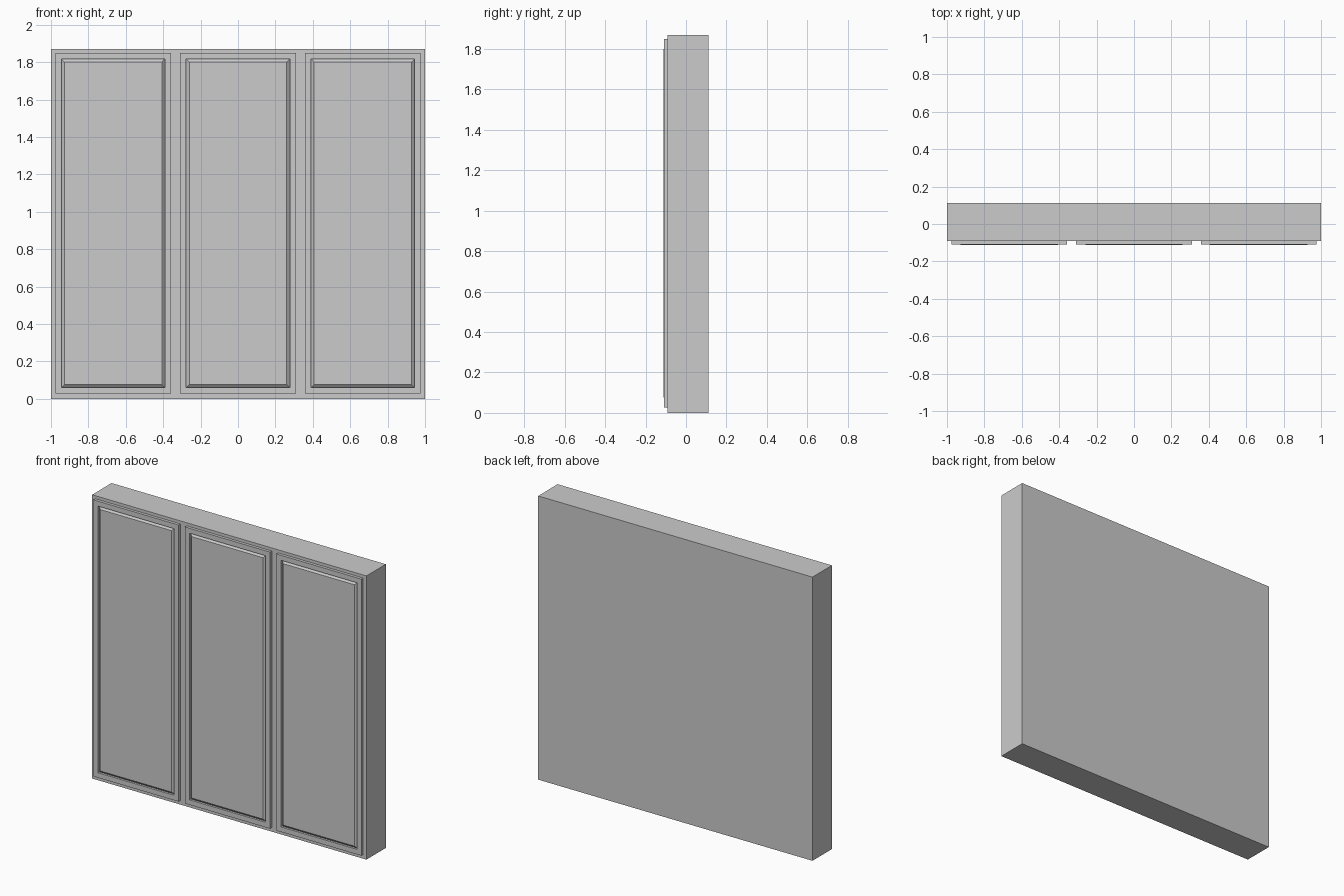
import bpy, bmesh
from mathutils import Vector

if "Cube" in bpy.data.objects:
    bpy.data.objects.remove(bpy.data.objects["Cube"])


def box(name, lo, hi):
    """Axis-aligned box between two corners, returned with its open bmesh."""
    bm = bmesh.new()
    bmesh.ops.create_cube(bm, size=1)
    lo, hi = Vector(lo), Vector(hi)
    for v in bm.verts:
        v.co = (lo + hi) / 2 + v.co * (hi - lo)
    bm.normal_update()
    return bm


def finish(bm, name):
    bmesh.ops.recalc_face_normals(bm, faces=bm.faces)
    mesh = bpy.data.meshes.new(name)
    bm.to_mesh(mesh)
    bm.free()
    obj = bpy.data.objects.new(name, mesh)
    bpy.context.collection.objects.link(obj)


HEIGHT = 1.87
CARCASS_FRONT = -0.091
DOOR_FRONT = -0.11
PANEL_FRONT = -0.111
RECESS = -0.096

# Cabinet body
finish(box("cabinet_body", (-1, CARCASS_FRONT, 0), (1, 0.111, HEIGHT)), "cabinet_body")

# Three doors, each with a recessed frame and a bevelled raised panel
for side, cx in (("left", -0.667), ("middle", 0), ("right", 0.667)):
    bm = box("door", (cx - 0.31, DOOR_FRONT, 0.027), (cx + 0.31, CARCASS_FRONT, 1.85))
    front = min(bm.faces, key=lambda f: f.calc_center_median().y)

    # (inset width, y position) steps: frame rail, recess wall, panel slope
    for width, y in ((0.033, DOOR_FRONT), (0.0, RECESS), (0.017, PANEL_FRONT)):
        if width:
            bmesh.ops.inset_region(bm, faces=[front], thickness=width, use_even_offset=True)
        else:
            new = bmesh.ops.extrude_discrete_faces(bm, faces=[front])
            front = new["faces"][0]
        for v in front.verts:
            v.co.y = y
        bm.normal_update()
    finish(bm, f"{side}_door")
